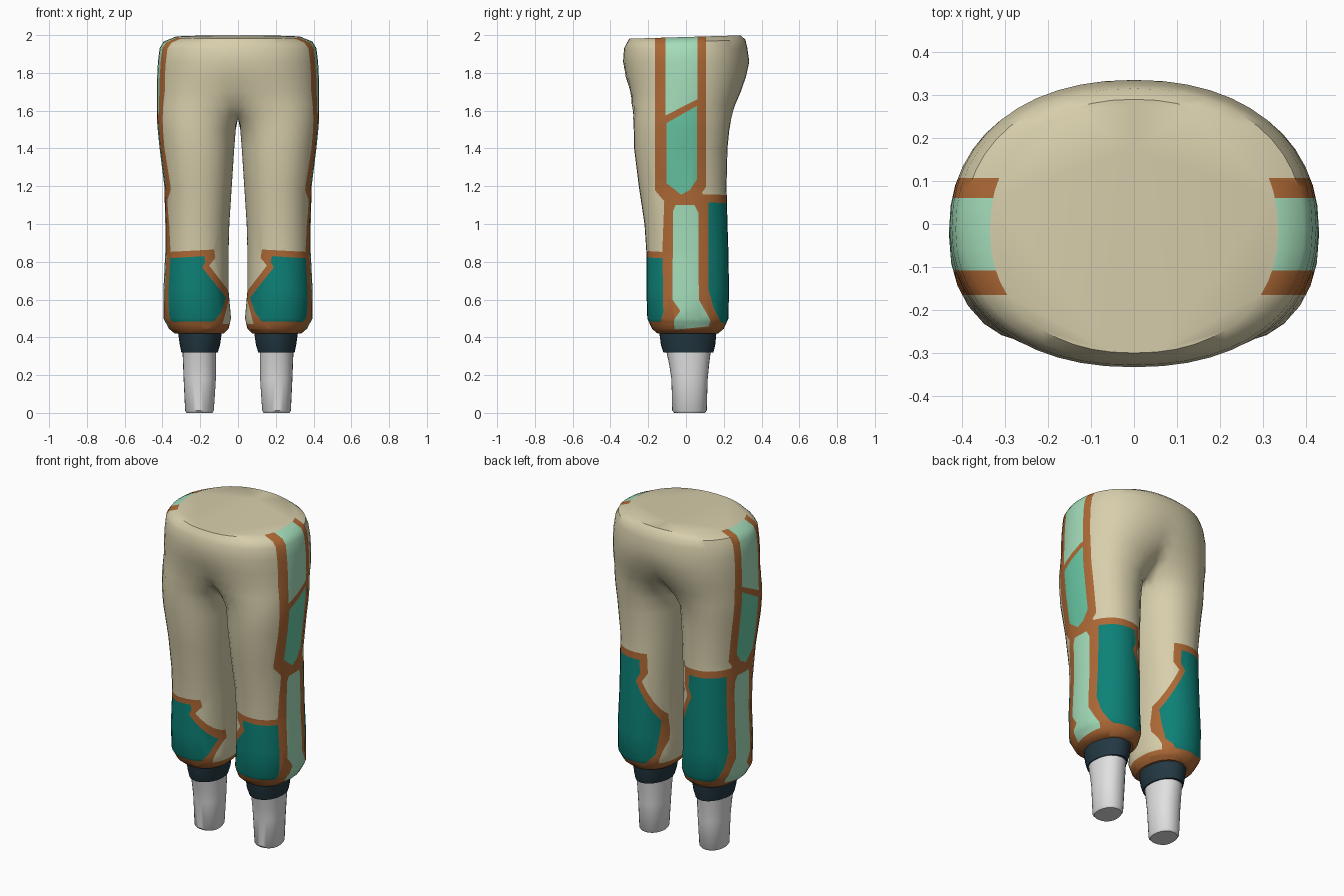
import bpy, bmesh, math
from mathutils import Vector

if "Cube" in bpy.data.objects:
    bpy.data.objects.remove(bpy.data.objects["Cube"])


def material(name, rgb):
    m = bpy.data.materials.new(name)
    m.diffuse_color = (*rgb, 1)
    m.use_nodes = True
    m.node_tree.nodes["Principled BSDF"].inputs["Base Color"].default_value = m.diffuse_color
    return m


cloth = material("beige_cloth", (0.68, 0.62, 0.41))
trim = material("rust_trim", (0.42, 0.14, 0.036))
teal = material("teal_pad", (0.004, 0.22, 0.185))
mint = material("pale_mint", (0.37, 0.72, 0.49))
green = material("mid_mint", (0.14, 0.57, 0.37))
navy = material("navy_cuff", (0.017, 0.04, 0.055))
white = material("white_sock", (0.75, 0.75, 0.75))

N_OUT, N_IN = 25, 9      # points on the outer arc and on the inner arc


def section(z, xi, xo, yf, yb, n=2.2, tilt=0.0):
    """Superellipse ring, cut flat where it would cross the centre plane."""
    cx, a, yc = (xo + xi) / 2, (xo - xi) / 2, (yf + yb) / 2 - 0.01
    lim = math.radians(160)
    if cx < a:
        lim = min(lim, math.acos(-(max(cx, 0) / a) ** (n / 2)))
    angles = [-lim + 2 * lim * i / (N_OUT - 1) for i in range(N_OUT)]
    rest = 2 * math.pi - 2 * lim
    angles += [lim + rest * (i + 1) / (N_IN + 1) for i in range(N_IN)]
    ring = []
    for t in angles:
        c, s = math.cos(t), math.sin(t)
        x = cx + a * math.copysign(abs(c) ** (2 / n), c)
        r = (yb - yc) if s > 0 else (yc - yf)
        y = yc + r * math.copysign(abs(s) ** (2 / n), s)
        ring.append(Vector((x if x > 1e-4 else 0.0, y, z + tilt * y)))
    return ring


def loft(bm, rings):
    rows = [[bm.verts.new(p) for p in ring] for ring in rings]
    for lo, hi in zip(rows, rows[1:]):
        for i in range(len(lo)):
            j = (i + 1) % len(lo)
            bm.faces.new((lo[i], lo[j], hi[j], hi[i]))
    bm.faces.new(rows[0][::-1])
    bm.faces.new(rows[-1])


def finish(name, bm, mats):
    me = bpy.data.meshes.new(name)
    bm.to_mesh(me)
    bm.free()
    for m in mats:
        me.materials.append(m)
    ob = bpy.data.objects.new(name, me)
    bpy.context.collection.objects.link(ob)
    mir = ob.modifiers.new("Mirror", 'MIRROR')
    mir.merge_threshold = 0.0005
    bpy.ops.object.select_all(action='DESELECT')
    ob.select_set(True)
    bpy.context.view_layer.objects.active = ob
    bpy.ops.object.shade_smooth_by_angle(angle=math.radians(40))
    return ob


def inside(u, v, poly):
    hit = False
    for (a, b), (c, d) in zip(poly, poly[1:] + poly[:1]):
        if (b > v) != (d > v) and u < a + (v - b) * (c - a) / (d - b):
            hit = not hit
    return hit


# direction -> horizontal axis of the outline, and test for faces on that side
SIDES = {
    "outer": (1, lambda c: c.x > 0.22),
    "front": (0, lambda c: c.y < -0.01),
    "back": (0, lambda c: c.y > 0.01),
}


def eligible(f, side):
    return SIDES[side][1](f.calc_center_median()) and abs(f.normal.z) < 0.97


def cut(bm, side, poly):
    """Cut the surface along the outline seen from one side."""
    ax = SIDES[side][0]
    for (a, b), (c, d) in zip(poly, poly[1:] + poly[:1]):
        faces = []
        for f in bm.faces:
            us, zs = [v.co[ax] for v in f.verts], [v.co.z for v in f.verts]
            if (max(us) >= min(a, c) and min(us) <= max(a, c) and max(zs) >= min(b, d)
                    and min(zs) <= max(b, d) and eligible(f, side)):
                faces.append(f)
        if not faces:
            continue
        point, normal = Vector((0, 0, b)), Vector((0, 0, c - a))
        point[ax], normal[ax] = a, -(d - b)
        geom = set(faces)
        for f in faces:
            geom.update(f.edges)
            geom.update(f.verts)
        bmesh.ops.bisect_plane(bm, geom=list(geom), dist=1e-4,
                               plane_co=point, plane_no=normal.normalized())
        bm.normal_update()


# Trousers: z, inner x, outer x, front y, back y
ROWS = [
    (0.42, .075, .335, -.15, .17), (0.445, .05, .365, -.18, .20),
    (0.50, .037, .395, -.205, .225), (0.65, .05, .395, -.21, .228),
    (0.85, .05, .385, -.21, .225), (1.0, .046, .385, -.22, .22),
    (1.2, .033, .39, -.25, .215), (1.4, .02, .415, -.275, .22),
    (1.5, .012, .425, -.277, .23), (1.56, -.03, .43, -.28, .24),
    (1.63, -.12, .43, -.287, .26), (1.7, -.22, .43, -.295, .29),
    (1.78, -.33, .428, -.32, .318), (1.86, -.424, .424, -.333, .335),
    (1.93, -.415, .415, -.328, .325), (1.965, -.395, .395, -.315, .315),
    (1.99, -.335, .335, -.30, .29),
]
bm = bmesh.new()
loft(bm, [section(*r, tilt=0.03 if r[0] > 1.95 else 0) for r in ROWS])
bmesh.ops.delete(bm, geom=[f for f in bm.faces if all(v.co.x < 1e-5 for v in f.verts)],
                 context='FACES')
bm.normal_update()

# Painted panels in layering order: side, material slot, outline
PANELS = [
    ("front", 1, [(.127, .865), (.5, .845), (.5, .4), (.09, .44), (.048, .6), (.053, .65),
                  (.153, .78), (.12, .82)]),
    ("front", 2, [(.18, .83), (.5, .81), (.5, .48), (.127, .485), (.09, .53), (.063, .61),
                  (.19, .77), (.172, .80)]),
    ("back", 1, [(.13, 1.15), (.5, 1.16), (.5, .4), (.09, .44), (.055, .6), (.06, .76),
                 (.155, .98), (.125, 1.03)]),
    ("back", 2, [(.17, 1.11), (.5, 1.115), (.5, .48), (.14, .475), (.09, .53), (.075, .73),
                 (.19, .98), (.165, 1.03)]),
    ("outer", 1, [(-.165, 2.1), (.107, 2.1), (.107, 1.2), (.085, 1.165), (.12, 1.12), (.12, .65),
                  (.145, .56), (.19, .47), (-.14, .47), (-.12, .53), (-.125, .86), (-.115, 1.12),
                  (-.165, 1.18)]),
    ("outer", 3, [(-.108, 2.1), (.06, 2.1), (.06, 1.66), (-.108, 1.575)]),
    ("outer", 4, [(-.102, 1.535), (.057, 1.625), (.057, 1.235), (.02, 1.18), (-.025, 1.155),
                  (-.102, 1.215)]),
    ("outer", 3, [(-.055, 1.10), (.045, 1.10), (.065, 1.06), (.068, .6), (.13, .49), (.12, .458),
                  (-.06, .44), (-.065, .49), (-.03, .54), (-.072, .6), (-.068, 1.07)]),
]
for side, slot, poly in PANELS:
    cut(bm, side, poly)
# Hem edge all round
bmesh.ops.bisect_plane(bm, geom=bm.verts[:] + bm.edges[:] + bm.faces[:], dist=1e-4,
                       plane_co=(0, 0, .47), plane_no=(0, 0, 1))
bm.normal_update()
for f in bm.faces:
    c = f.calc_center_median()
    f.material_index = 1 if c.z < .47 else 0
    for side, slot, poly in PANELS:
        if eligible(f, side) and inside(c[SIDES[side][0]], c.z, poly):
            f.material_index = slot
finish("trousers", bm, [cloth, trim, teal, mint, green])

# Ankle cuffs
bm = bmesh.new()
loft(bm, [section(*r, n=2) for r in [
    (.32, .107, .300, -.12, .145), (.36, .095, .308, -.133, .155), (.43, .085, .318, -.142, .162)]])
finish("ankle_cuff", bm, [navy])

# Socks
bm = bmesh.new()
loft(bm, [section(*r, n=2.2) for r in [
    (0.0, .135, .272, -.062, .10), (.012, .128, .28, -.073, .11), (.18, .117, .288, -.077, .115),
    (.26, .116, .291, -.09, .123), (.33, .115, .294, -.105, .132)]])
finish("sock", bm, [white])
